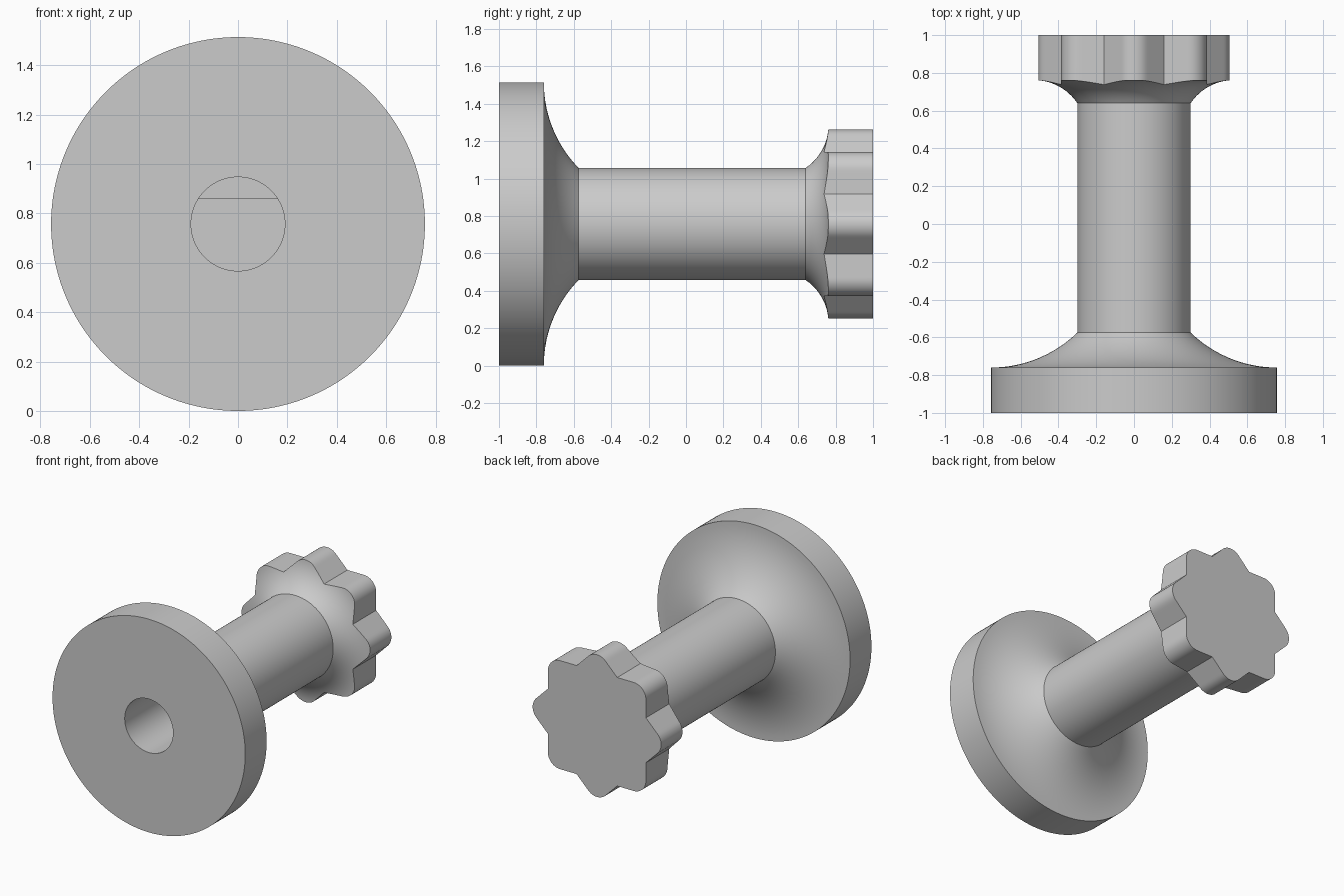
import bpy, bmesh
from math import cos, sin, pi, sqrt, radians

cube = bpy.data.objects.get("Cube")
if cube:
    bpy.data.objects.remove(cube, do_unlink=True)

SEGMENTS = 256
FLANGE_R, SHAFT_R, BORE_R = 0.757, 0.3, 0.19
FLAT_HEIGHT = 0.103
ANGLES = [2 * pi * i / SEGMENTS for i in range(SEGMENTS)]


def circle(radius):
    return lambda t: radius


def star(t):
    """Eight square-cornered lobes with rounded tips."""
    a = (t + pi / 8) % (pi / 4) - pi / 8
    apex, centre, tip_r = 0.545, 0.408, 0.097
    flank = apex / (cos(a) + sin(abs(a)))
    reach = tip_r ** 2 - (centre * sin(a)) ** 2
    rounded = centre * cos(a) + sqrt(max(reach, 0))
    return rounded if abs(a) < radians(8.3) else flank


def d_shape(t):
    """Bore outline with a flat along the top."""
    return min(BORE_R, FLAT_HEIGHT / sin(t)) if sin(t) > 0.1 else BORE_R


def cove(r, end_r, start_y, end_y):
    """Concave arc from the shaft, level at end_r."""
    run, rise = end_r - SHAFT_R, end_y - start_y
    size = abs(rise)
    arc = (run ** 2 + size ** 2) / (2 * size)
    drop = arc - sqrt(arc ** 2 - (end_r - r) ** 2)
    return end_y - drop * (1 if rise > 0 else -1)


def ring(outline, y):
    return [(outline(t), y) for t in ANGLES]


def cove_rings(outline, end_r, start_y, end_y, steps=14):
    rings = []
    for k in range(steps + 1):
        radii = [SHAFT_R + (outline(t) - SHAFT_R) * k / steps for t in ANGLES]
        rings.append([(r, cove(r, end_r, start_y, end_y)) for r in radii])
    return rings


# Bore, from its blind end out to the front face
sections = [ring(d_shape, 0.3), ring(d_shape, -0.4),
            ring(circle(BORE_R), -0.4), ring(circle(BORE_R), -1)]
# Flange and its cove down to the shaft
sections.append(ring(circle(FLANGE_R), -1))
sections += reversed(cove_rings(circle(FLANGE_R), FLANGE_R, -0.575, -0.76))
# Shaft, flared neck and lobed grip
sections += cove_rings(star, 0.53, 0.64, 0.762)
sections.append(ring(star, 1))

bm = bmesh.new()
loops = [[bm.verts.new((r * cos(t), y, r * sin(t) + FLANGE_R))
          for t, (r, y) in zip(ANGLES, section)] for section in sections]
for a, b in zip(loops, loops[1:]):
    for i in range(SEGMENTS):
        j = (i + 1) % SEGMENTS
        bm.faces.new((a[i], a[j], b[j], b[i]))
# Blind bore end and grip back
bm.faces.new(loops[0])
bm.faces.new(loops[-1])
bmesh.ops.remove_doubles(bm, verts=bm.verts, dist=0.00001)
bmesh.ops.recalc_face_normals(bm, faces=bm.faces)
mesh = bpy.data.meshes.new("knob_body")
bm.to_mesh(mesh)
bm.free()

# Single grey finish
grey = bpy.data.materials.new("plain grey")
grey.use_nodes = True
colour = (0.6, 0.6, 0.6, 1)
grey.diffuse_color = colour
grey.node_tree.nodes["Principled BSDF"].inputs["Base Color"].default_value = colour
mesh.materials.append(grey)

body = bpy.data.objects.new("knob_body", mesh)
bpy.context.collection.objects.link(body)
bpy.ops.object.select_all(action='DESELECT')
body.select_set(True)
bpy.context.view_layer.objects.active = body
bpy.ops.object.shade_smooth_by_angle(angle=radians(30))
